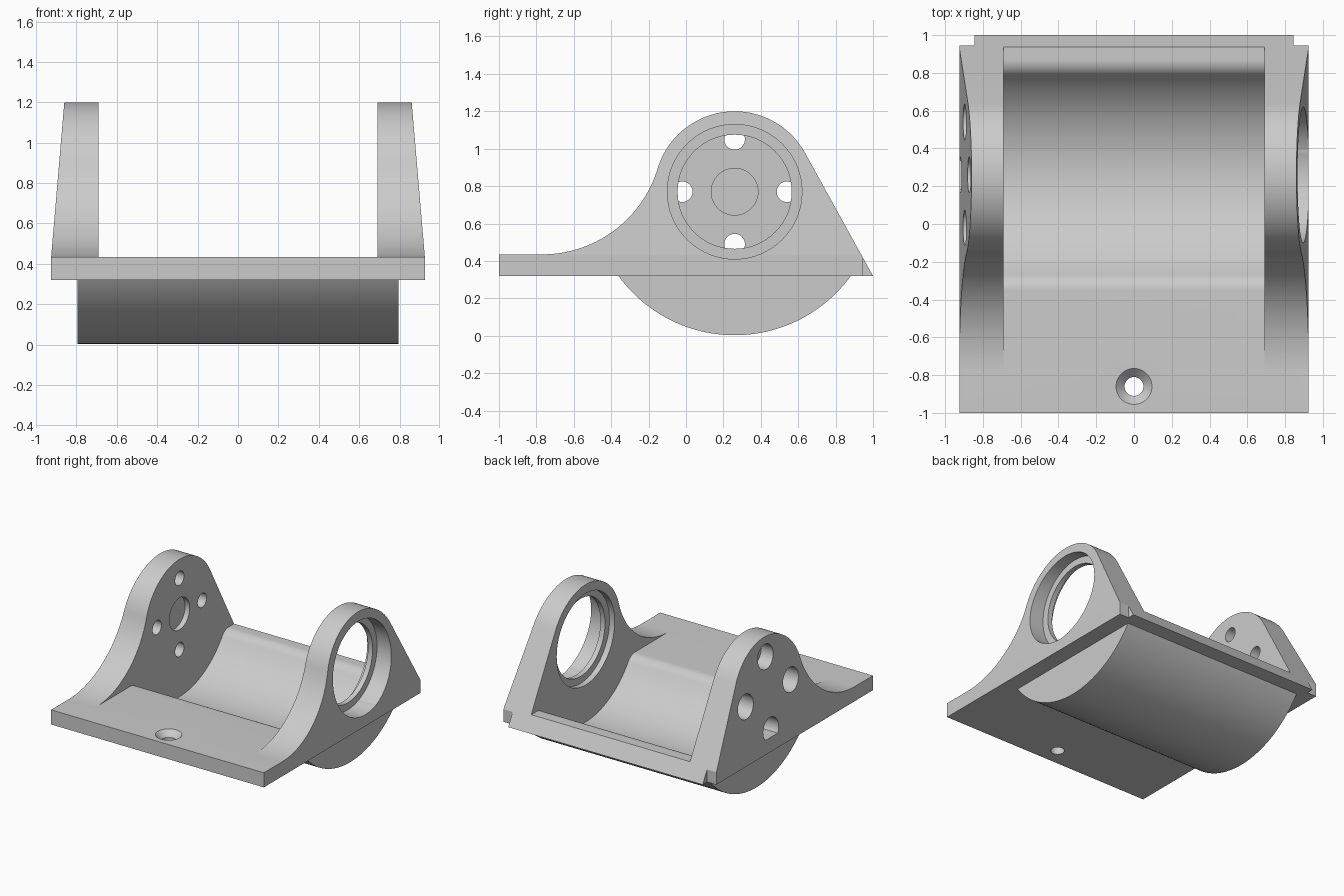
import bpy, bmesh
from math import radians, pi, sin, cos, atan2, acos, hypot, sqrt

cube = bpy.data.objects.get("Cube")
if cube:
    bpy.data.objects.remove(cube, do_unlink=True)

grey = bpy.data.materials.new("plain_grey")
grey.use_nodes = True
tone = (0.6, 0.6, 0.6, 1)
grey.diffuse_color = tone
grey.node_tree.nodes["Principled BSDF"].inputs["Base Color"].default_value = tone

# Shared dimensions: the pivot axis runs along x through (AY, AZ)
AY, AZ = 0.26, 0.77
BOTTOM, TOP = 0.32, 0.435
BACK_TOP = 0.936
INNER, OUTER = 0.69, 0.925
BOSS, BELLY, TROUGH, ROUND = 0.43, 0.767, 0.65, 0.1


def arc(cy, cz, r, a0, a1, n=32):
    return [(cy + r * cos(a0 + (a1 - a0) * i / n),
             cz + r * sin(a0 + (a1 - a0) * i / n)) for i in range(n + 1)]


def make(name, bm):
    bmesh.ops.recalc_face_normals(bm, faces=bm.faces)
    mesh = bpy.data.meshes.new(name)
    bm.to_mesh(mesh)
    bm.free()
    mesh.materials.append(grey)
    obj = bpy.data.objects.new(name, mesh)
    bpy.context.collection.objects.link(obj)
    return obj


def extrude_x(name, profile, x0, x1, lean=0):
    """Extrude a y-z profile along x; lean tilts the x1 end above TOP."""
    bm = bmesh.new()
    ends = [[bm.verts.new((x - (lean * (z - TOP) if x == x1 else 0), y, z))
             for y, z in profile] for x in (x0, x1)]
    for end in ends:
        bm.faces.new(end)
    n = len(profile)
    for i in range(n):
        j = (i + 1) % n
        bm.faces.new((ends[0][i], ends[0][j], ends[1][j], ends[1][i]))
    return make(name, bm)


def disc_x(r, x0, x1, y=AY, z=AZ, n=64):
    return extrude_x("cutter", arc(y, z, r, 0, 2 * pi, n)[:-1], x0, x1)


def cone_z(r0, r1, z0, z1, y):
    bm = bmesh.new()
    bmesh.ops.create_cone(bm, cap_ends=True, segments=48, radius1=r0,
                          radius2=r1, depth=z1 - z0)
    bmesh.ops.translate(bm, verts=bm.verts, vec=(0, y, (z0 + z1) / 2))
    return make("cutter", bm)


def combine(target, tool, operation="DIFFERENCE"):
    tool.hide_render = True
    mod = target.modifiers.new("cut", "BOOLEAN")
    mod.object, mod.operation, mod.solver = tool, operation, "EXACT"
    bpy.context.view_layer.update()
    with bpy.context.temp_override(object=target, active_object=target):
        bpy.ops.object.modifier_apply(modifier=mod.name)
    bpy.data.objects.remove(tool, do_unlink=True)


# Cradle: base plate with sloped back edge, rounded belly below
cradle = extrude_x("cradle", [(-1, BOTTOM), (1, BOTTOM), (BACK_TOP, TOP),
                              (-1, TOP)], -OUTER, OUTER)
drop = acos((AZ - 0.4) / BELLY)
belly = extrude_x("belly", arc(AY, AZ, BELLY, -pi / 2 - drop, -pi / 2 + drop, 64),
                  -0.795, 0.795)
combine(cradle, belly, "UNION")

# Trough between the walls, with rounded front and back rims
rim_z = TOP - ROUND
rim_dy = sqrt((TROUGH + ROUND) ** 2 - (AZ - rim_z) ** 2)
tilt = atan2(AZ - rim_z, rim_dy)
trough = ([(AY - rim_dy, 0.6)]
          + arc(AY - rim_dy, rim_z, ROUND, pi / 2, tilt, 10)
          + arc(AY, AZ, TROUGH, pi + tilt, 2 * pi - tilt, 64)[1:-1]
          + arc(AY + rim_dy, rim_z, ROUND, pi - tilt, pi / 2, 10)
          + [(AY + rim_dy, 0.6)])
combine(cradle, extrude_x("cutter", trough, -INNER, INNER))

# Countersunk screw hole near the front, and notched back corners
combine(cradle, cone_z(0.05, 0.05, 0.2, 0.6, -0.86))
combine(cradle, cone_z(0.04, 0.105, TOP - 0.055, TOP + 0.01, -0.86))
for s in (-1, 1):
    notch = [(0.945, 0.2), (1.1, 0.2), (1.1, 0.6), (0.945, 0.6)]
    combine(cradle, extrude_x("cutter", notch, s * 0.845, s * 1.1))

# Wall outline: concave sweep, round boss, straight tangent down the back
sweep_y = -0.77
h = AZ - TOP
sweep = ((AY - sweep_y) ** 2 + h * h - BOSS ** 2) / (2 * (BOSS + h))
sweep_z = TOP + sweep
join = atan2(sweep_z - AZ, sweep_y - AY)
back = atan2(BOTTOM - AZ, 1 - AY) + acos(BOSS / hypot(1 - AY, BOTTOM - AZ))
outline = (arc(sweep_y, sweep_z, sweep, -pi / 2, join - pi, 40)
           + arc(AY, AZ, BOSS, join, back, 48)[1:] + [(BACK_TOP, TOP)])
ring_wall = extrude_x("ring_wall_left", outline, INNER, OUTER, 0.085)
drilled_wall = extrude_x("drilled_wall_right", outline, -INNER, -OUTER, -0.085)

# Bearing bore in the left wall, leaving a thin lip inside
for part in (ring_wall, cradle):
    combine(part, disc_x(0.36, 0.775, 1.1))
    combine(part, disc_x(0.36, 0.6, 0.735))
combine(ring_wall, disc_x(0.305, 0.6, 1.1))

# Four counterbored holes and a shallow central recess in the right wall
for k in range(4):
    y, z = AY + 0.28 * cos(k * pi / 2), AZ + 0.28 * sin(k * pi / 2)
    combine(drilled_wall, disc_x(0.055, -1.1, -0.6, y, z, 32))
    combine(drilled_wall, disc_x(0.095, -1.1, -0.77, y, z, 32))
combine(drilled_wall, disc_x(0.125, -0.73, -0.6))

# Smooth the curved surfaces, keep edges sharp
for obj in (cradle, ring_wall, drilled_wall):
    bpy.ops.object.select_all(action="DESELECT")
    obj.select_set(True)
    bpy.context.view_layer.objects.active = obj
    bpy.ops.object.shade_smooth_by_angle(angle=radians(25))
